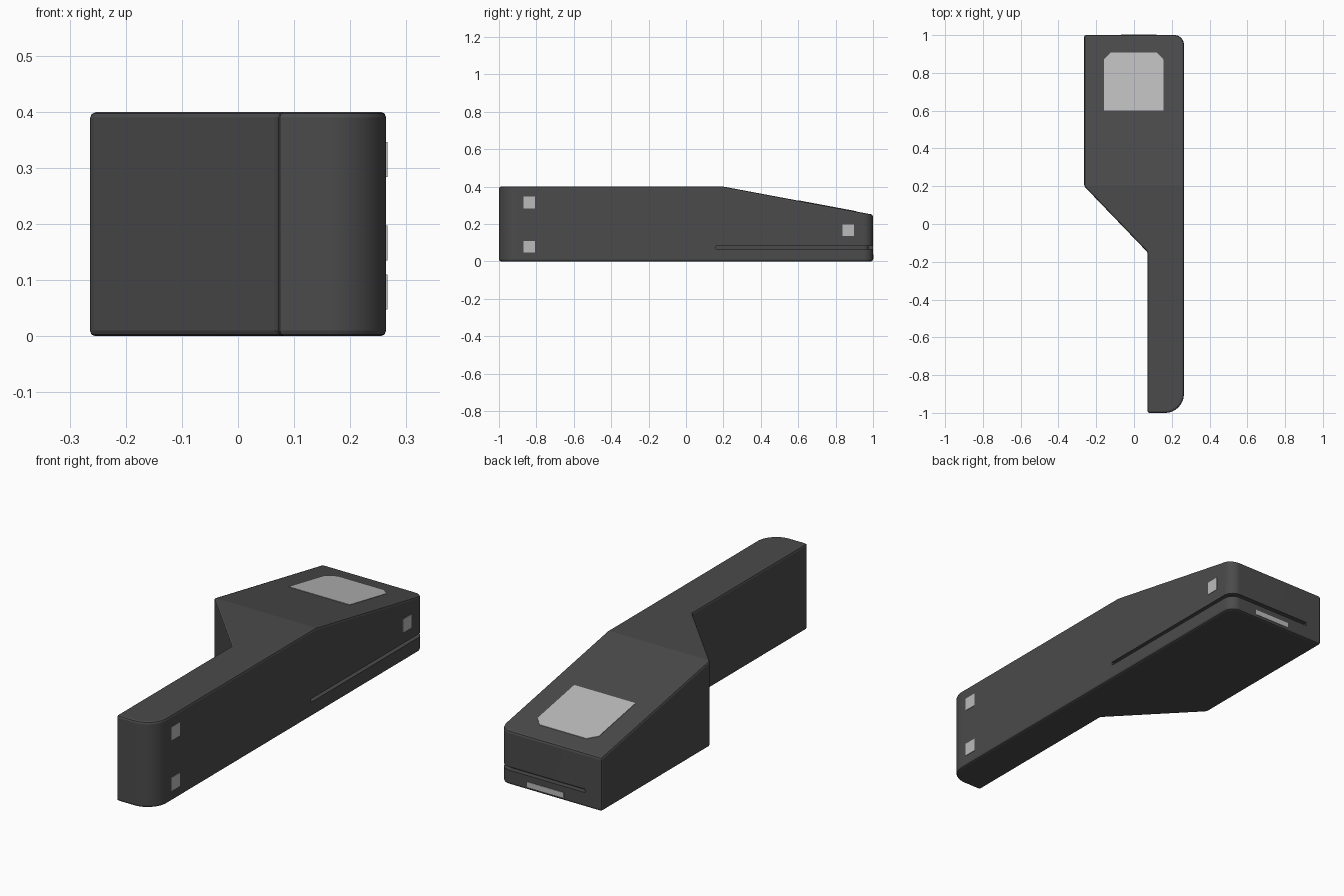
import bpy, bmesh
from math import sin, cos, radians

if "Cube" in bpy.data.objects:
    bpy.data.objects.remove(bpy.data.objects["Cube"])

W = 0.264       # half width
EPS = 0.002     # how far the light panels stand proud


def material(name, v):
    m = bpy.data.materials.new(name)
    m.diffuse_color = (v, v, v, 1)
    m.use_nodes = True
    m.node_tree.nodes["Principled BSDF"].inputs["Base Color"].default_value = m.diffuse_color
    return m


DARK = material("dark_casing", 0.07)
LIGHT = material("light_panel", 0.5)


def top_height(x, y):
    return 0.4 - max(0, y - 0.2) * 0.1875


def arc(cx, cy, r, a0, a1, n=12):
    steps = [radians(a0 + (a1 - a0) * i / n) for i in range(n + 1)]
    return [(cx + r * cos(a), cy + r * sin(a)) for a in steps]


def prism(name, outline, bottom, top, mat, split=None):
    """Extrude a plan outline between two height functions."""
    bm = bmesh.new()
    lo = [bm.verts.new((x, y, bottom(x, y))) for x, y in outline]
    hi = [bm.verts.new((x, y, top(x, y))) for x, y in outline]
    n = len(outline)
    bm.faces.new(lo[::-1])
    bm.faces.new(hi)
    for i in range(n):
        j = (i + 1) % n
        bm.faces.new((lo[i], lo[j], hi[j], hi[i]))
    if split:
        bmesh.ops.connect_verts(bm, verts=[hi[i] for i in split])
    bmesh.ops.recalc_face_normals(bm, faces=bm.faces)
    me = bpy.data.meshes.new(name)
    bm.to_mesh(me)
    bm.free()
    me.materials.append(mat)
    ob = bpy.data.objects.new(name, me)
    bpy.context.collection.objects.link(ob)
    return ob


def box_panel(name, x0, x1, y0, y1, z0, z1):
    return prism(name, [(x0, y0), (x1, y0), (x1, y1), (x0, y1)],
                 lambda x, y: z0, lambda x, y: z1, LIGHT)


# Casing: stepped plan with rounded right-hand corners and a sloping top
outline = [(-W, 1), (-W, 0.2), (0.072, -0.15), (0.072, -1)]
outline += arc(W - 0.1, -0.9, 0.1, -90, 0)
crease = len(outline)
outline += [(W, 0.2)] + arc(W - 0.05, 0.95, 0.05, 0, 90)
casing = prism("casing", outline, lambda x, y: 0, top_height, DARK, (1, crease))

# Slot wrapping round the back right corner
d = W - 0.025
slot = [(0.3, 0.16), (0.3, 1.05), (-0.18, 1.05), (-0.18, 0.975)]
slot += arc(d - 0.025, 0.95, 0.025, 90, 0, 8) + [(d, 0.16)]
cutter = prism("slot_cutter", slot, lambda x, y: 0.067, lambda x, y: 0.083, DARK)
cutter.hide_render = True
cutter.hide_viewport = False

bev = casing.modifiers.new("edges", 'BEVEL')
bev.width = 0.01
bev.segments = 2
bev.limit_method = 'ANGLE'
bev.angle_limit = radians(40)
cut = casing.modifiers.new("slot", 'BOOLEAN')
cut.operation = 'DIFFERENCE'
cut.solver = 'EXACT'
cut.object = cutter
bpy.context.view_layer.objects.active = casing
casing.select_set(True)
for m in ("edges", "slot"):
    bpy.ops.object.modifier_apply(modifier=m)
bpy.data.objects.remove(cutter)
bpy.ops.object.shade_smooth_by_angle(angle=radians(9))

# Screen lying on the slope
prism("screen", [(-0.16, 0.6), (0.157, 0.6), (0.157, 0.87), (0.12, 0.908),
                 (-0.122, 0.908), (-0.16, 0.87)],
      lambda x, y: top_height(x, y) - 0.01,
      lambda x, y: top_height(x, y) + EPS, LIGHT)

# Square side pads and the back strip
for i, (y, z) in enumerate([(-0.838, 0.315), (-0.838, 0.079), (0.868, 0.166)]):
    box_panel(f"side_pad_{i + 1}", W - 0.01, W + EPS, y - 0.031, y + 0.031,
              z - 0.031, z + 0.031)
box_panel("back_strip", -0.07, 0.12, 0.99, 1 + EPS, 0.014, 0.038)
